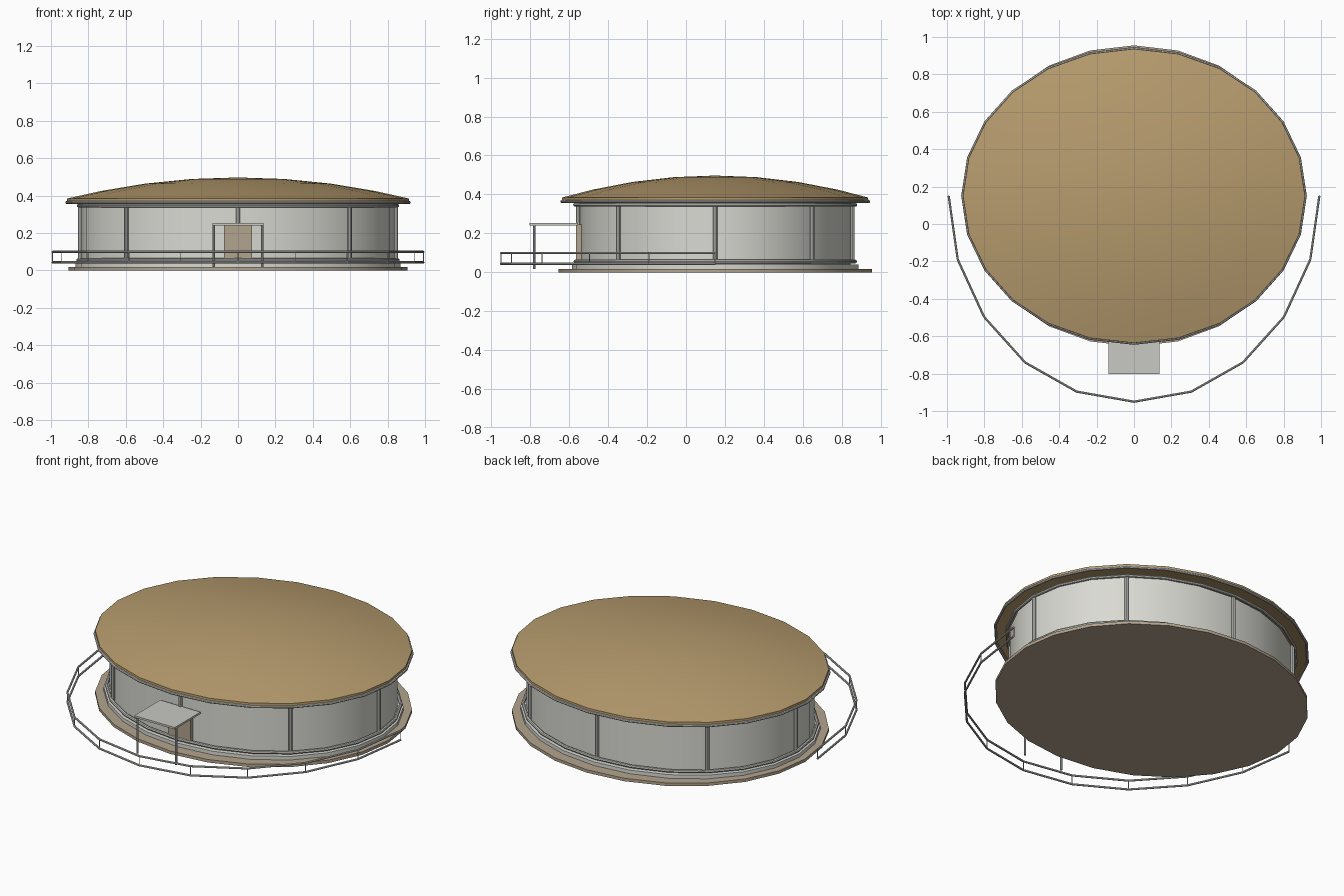
import bpy, bmesh, math
from mathutils import Vector

if "Cube" in bpy.data.objects:
    bpy.data.objects.remove(bpy.data.objects["Cube"])

CY = 0.15      # centre of the building in y
N = 24         # sides of all round parts


def mat(name, c):
    m = bpy.data.materials.new(name)
    m.diffuse_color = (*c, 1)
    m.use_nodes = True
    m.node_tree.nodes["Principled BSDF"].inputs["Base Color"].default_value = m.diffuse_color
    return m


WALL = mat("pale wall", (0.70, 0.70, 0.65))
TRIM = mat("grey trim", (0.58, 0.58, 0.55))
ROOF = mat("tan roof", (0.47, 0.33, 0.155))
EARTH = mat("brown stone", (0.45, 0.37, 0.27))


def finish(name, bm, m, smooth=True):
    bmesh.ops.recalc_face_normals(bm, faces=bm.faces[:])
    me = bpy.data.meshes.new(name)
    bm.to_mesh(me)
    bm.free()
    me.materials.append(m)
    ob = bpy.data.objects.new(name, me)
    bpy.context.collection.objects.link(ob)
    if smooth:
        bpy.ops.object.select_all(action='DESELECT')
        ob.select_set(True)
        bpy.context.view_layer.objects.active = ob
        bpy.ops.object.shade_smooth_by_angle(angle=math.radians(35))
    return ob


def lathe(name, profile, m, closed=False):
    """Sweep a profile of (rx, ry, z) round the building's ellipse."""
    bm = bmesh.new()
    rings = []
    for rx, ry, z in profile:
        if rx == 0:
            rings.append([bm.verts.new((0, CY, z))] * N)
        else:
            rings.append([bm.verts.new((rx * math.cos(2 * math.pi * i / N),
                                        CY + ry * math.sin(2 * math.pi * i / N), z))
                          for i in range(N)])
    pairs = list(zip(rings, rings[1:]))
    if closed:
        pairs.append((rings[-1], rings[0]))
    for a, b in pairs:
        for i in range(N):
            j = (i + 1) % N
            bm.faces.new(list(dict.fromkeys((a[i], a[j], b[j], b[i]))))
    return finish(name, bm, m)


def ring(name, rx, ry, z, r, m=TRIM):
    """Tube running round the ellipse."""
    prof = [(rx + r * math.cos(k * math.pi / 4), ry + r * math.cos(k * math.pi / 4),
             z + r * math.sin(k * math.pi / 4)) for k in range(8)]
    return lathe(name, prof, m, closed=True)


def rod(bm, a, b, r, seg=8):
    """Cylinder between two points."""
    a, b = Vector(a), Vector(b)
    d = b - a
    mx = d.to_track_quat('Z', 'Y').to_matrix().to_4x4()
    mx.translation = (a + b) / 2
    bmesh.ops.create_cone(bm, cap_ends=True, segments=seg, radius1=r, radius2=r,
                          depth=d.length, matrix=mx)


def box(name, lo, hi, m):
    bm = bmesh.new()
    bmesh.ops.create_cube(bm, size=1)
    for v in bm.verts:
        v.co = [lo[i] + (v.co[i] + 0.5) * (hi[i] - lo[i]) for i in range(3)]
    return finish(name, bm, m, False)


# Ground slab, foundation step and wall
lathe("ground_slab", [(0, 0, 0), (0.907, 0.805, 0), (0.907, 0.805, 0.018), (0, 0, 0.018)], EARTH)
lathe("foundation", [(0.868, 0.737, 0.018), (0.868, 0.737, 0.04), (0.80, 0.67, 0.04)], WALL)
lathe("wall", [(0.838, 0.696, 0.03), (0.838, 0.696, 0.35)], WALL)
ring("base_ring", 0.855, 0.718, 0.055, 0.010)
ring("wall_top_ring", 0.853, 0.721, 0.346, 0.009)

# Domed roof with rim
dome = [(0.915, 0.787, 0.36), (0.914, 0.786, 0.384)]
for k in (0.8, 0.54, 0.27, 0):
    dome.append((0.914 * k, 0.786 * k, 0.384 + 0.113 * (1 - k * k)))
lathe("roof", dome, ROOF)
ring("roof_rim", 0.916, 0.788, 0.363, 0.008)

# Wall posts
bm = bmesh.new()
for i in range(8):
    t = i * math.pi / 4
    x, y = 0.845 * math.cos(t), CY + 0.705 * math.sin(t)
    rod(bm, (x, y, 0.05), (x, y, 0.348), 0.011)
finish("wall_posts", bm, TRIM)

# Door and canopy
box("door", (-0.075, -0.566, 0.045), (0.075, -0.53, 0.245), EARTH)
box("canopy", (-0.136, -0.803, 0.241), (0.136, -0.555, 0.253), TRIM)
bm = bmesh.new()
for s in (-1, 1):
    rod(bm, (s * 0.130, -0.78, 0.016), (s * 0.130, -0.78, 0.243), 0.006)
finish("canopy_posts", bm, TRIM)

# Curved front railing: two rails and thin uprights
pts = [(-0.991 * math.cos(i * math.pi / 10), CY - 1.10 * math.sin(i * math.pi / 10))
       for i in range(11)]
bm = bmesh.new()
for z in (0.043, 0.099):
    for a, b in zip(pts, pts[1:]):
        rod(bm, (*a, z), (*b, z), 0.006)
finish("railing_rails", bm, TRIM)
bm = bmesh.new()
for p in pts:
    rod(bm, (*p, 0.043), (*p, 0.099), 0.0025, 6)
finish("railing_uprights", bm, TRIM)
